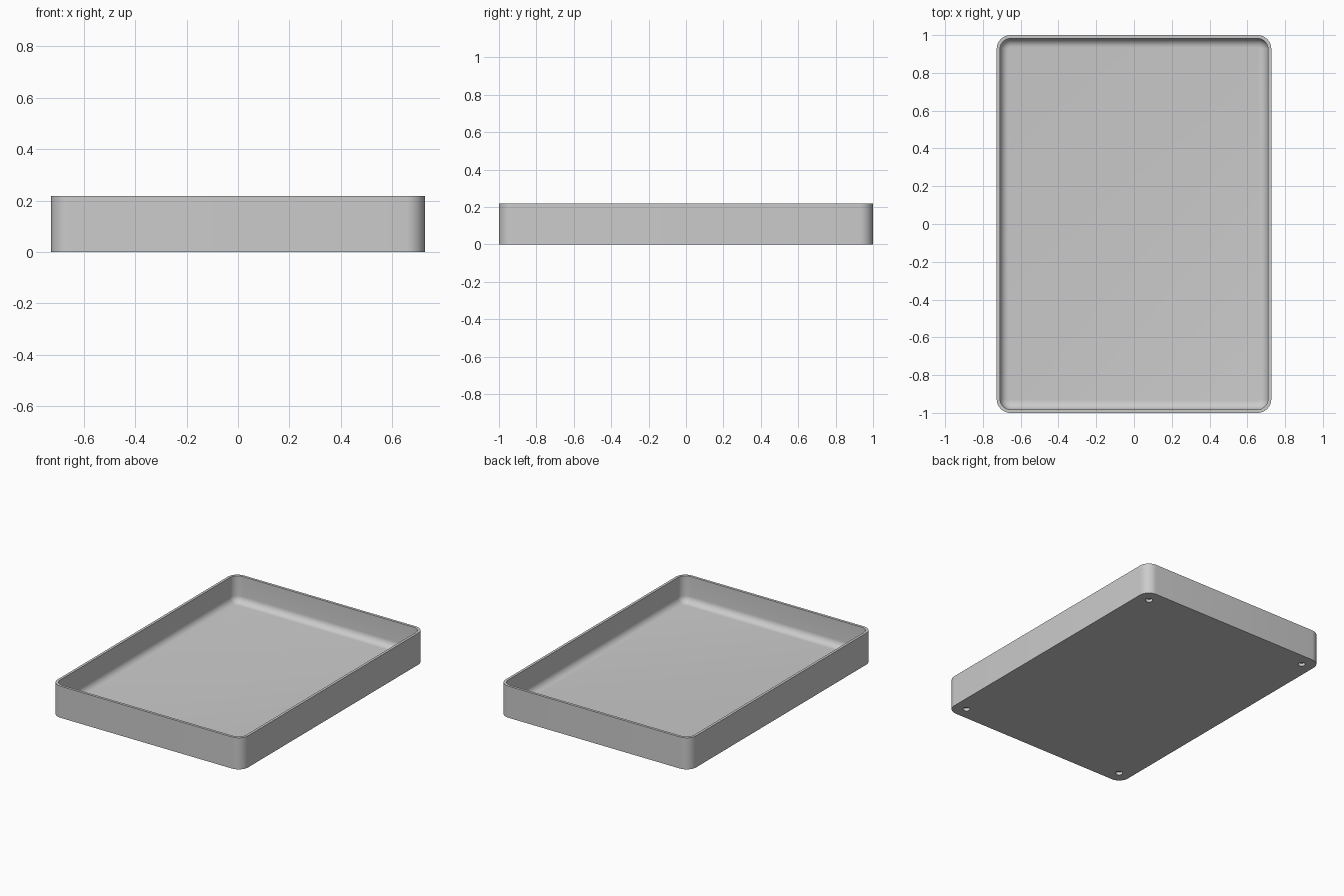
import bpy, bmesh
from math import sin, cos, pi, radians

if "Cube" in bpy.data.objects:
    bpy.data.objects.remove(bpy.data.objects["Cube"])

HX, HY, HEIGHT = 0.727, 1.0, 0.218
CORNER, WALL, FLOOR, FILLET = 0.073, 0.018, 0.036, 0.046
STEPS = 10

grey = bpy.data.materials.new("plain grey")
grey.use_nodes = True
colour = (0.6, 0.6, 0.6, 1)
grey.diffuse_color = colour
grey.node_tree.nodes["Principled BSDF"].inputs["Base Color"].default_value = colour


def ring(bm, inset, z):
    """Rounded rectangle loop, offset inwards from the outer wall."""
    r = CORNER - inset
    verts = []
    for q, (sx, sy) in enumerate([(1, 1), (-1, 1), (-1, -1), (1, -1)]):
        for i in range(STEPS + 1):
            a = (q + i / STEPS) * pi / 2
            verts.append(bm.verts.new((sx * (HX - CORNER) + r * cos(a),
                                       sy * (HY - CORNER) + r * sin(a), z)))
    return verts


# Tray: outer wall, rim, inner wall, rounded floor edge
profile = [(0, 0), (0, HEIGHT), (WALL, HEIGHT)]
for i in range(9):
    a = i / 8 * pi / 2
    profile.append((WALL + FILLET * (1 - cos(a)), FLOOR + FILLET * (1 - sin(a))))

bm = bmesh.new()
loops = [ring(bm, inset, z) for inset, z in profile]
for low, high in zip(loops, loops[1:]):
    for i in range(len(low)):
        j = (i + 1) % len(low)
        bm.faces.new((low[i], low[j], high[j], high[i]))
bm.faces.new(loops[0][::-1])
bm.faces.new(loops[-1])
mesh = bpy.data.meshes.new("tray")
bm.to_mesh(mesh)
bm.free()
tray = bpy.data.objects.new("tray", mesh)
bpy.context.collection.objects.link(tray)
mesh.materials.append(grey)

# Blind round holes under the four corners
DEPTH, INSET = 0.02, 0.088
bm = bmesh.new()
for sx in (-1, 1):
    for sy in (-1, 1):
        made = bmesh.ops.create_cone(bm, cap_ends=True, segments=24, radius1=0.023,
                                     radius2=0.023, depth=2 * DEPTH)
        bmesh.ops.translate(bm, verts=made["verts"],
                            vec=(sx * (HX - INSET), sy * (HY - INSET), 0))
mesh = bpy.data.meshes.new("hole_cutters")
bm.to_mesh(mesh)
bm.free()
mesh.materials.append(grey)
cutters = bpy.data.objects.new("hole_cutters", mesh)
bpy.context.collection.objects.link(cutters)
cutters.hide_render = True

cut = tray.modifiers.new("corner_holes", "BOOLEAN")
cut.operation = "DIFFERENCE"
cut.solver = "EXACT"
cut.object = cutters
bpy.ops.object.select_all(action="DESELECT")
bpy.context.view_layer.objects.active = tray
tray.select_set(True)
bpy.ops.object.modifier_apply(modifier=cut.name)
bpy.data.objects.remove(cutters)
bpy.ops.object.shade_smooth_by_angle(angle=radians(30))
